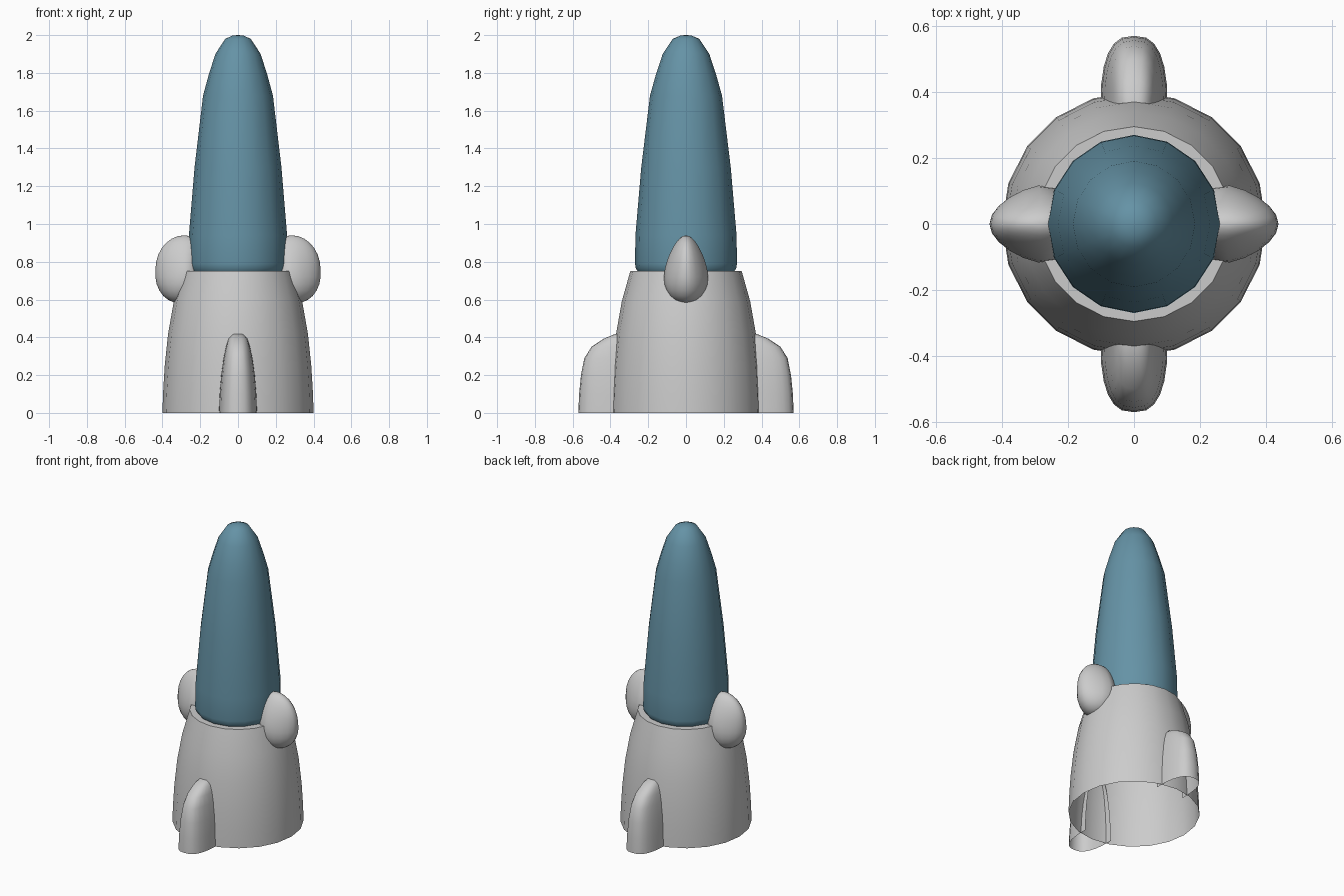
import bpy, bmesh
from math import sin, cos, pi, copysign

if "Cube" in bpy.data.objects:
    bpy.data.objects.remove(bpy.data.objects["Cube"])


def finish(name, bm, recalc=True, angle=40):
    if recalc:
        bmesh.ops.recalc_face_normals(bm, faces=bm.faces[:])
    mesh = bpy.data.meshes.new(name)
    bm.to_mesh(mesh)
    bm.free()
    ob = bpy.data.objects.new(name, mesh)
    bpy.context.collection.objects.link(ob)
    bpy.ops.object.select_all(action='DESELECT')
    ob.select_set(True)
    bpy.context.view_layer.objects.active = ob
    bpy.ops.object.shade_smooth_by_angle(angle=angle * pi / 180)
    return ob


def bridge(bm, rings, closed):
    for a, b in zip(rings, rings[1:]):
        n = len(a)
        for i in range(n if closed else n - 1):
            j = (i + 1) % n
            bm.faces.new((a[i], a[j], b[j], b[i]))


def lathe(name, profile, sides, ys=1.0, cap_bottom=False, cap_top=False):
    bm = bmesh.new()
    rings = [[bm.verts.new((r * cos(2 * pi * i / sides),
                            ys * r * sin(2 * pi * i / sides), z))
              for i in range(sides)] for r, z in profile]
    bridge(bm, rings, True)
    if cap_bottom:
        bm.faces.new(rings[0][::-1])
    if cap_top:
        bm.faces.new(rings[-1])
    return finish(name, bm, recalc=False)


# Base shell, open underneath, with a narrow flat rim on top
lathe("base_shell", [(0.40, 0), (0.397, 0.1), (0.388, 0.25), (0.37, 0.42),
                     (0.34, 0.59), (0.295, 0.75), (0.245, 0.75)], 20)

# Tall blue cone
cone = lathe("tall_cone", [(0.248, 0.75), (0.258, 0.765), (0.262, 0.79),
                           (0.26, 0.94), (0.23, 1.3), (0.185, 1.68),
                           (0.155, 1.79), (0.12, 1.90), (0.068, 1.98),
                           (0.03, 1.997), (0.006, 2.0)],
             16, 1.03, True, True)
blue = bpy.data.materials.new("blue")
blue.diffuse_color = (0.13, 0.29, 0.38, 1)
blue.use_nodes = True
blue.node_tree.nodes["Principled BSDF"].inputs["Base Color"].default_value = blue.diffuse_color
cone.data.materials.append(blue)


# Front and back fins: U-shaped sections (half width, reach, height)
def fin(name, side):
    bm = bmesh.new()
    inner, n = 0.34, 12
    rings = []
    for w, reach, z in [(0.102, 0.57, 0), (0.098, 0.566, 0.1),
                        (0.09, 0.556, 0.2), (0.077, 0.538, 0.29),
                        (0.064, 0.50, 0.35), (0.05, 0.435, 0.393),
                        (0.028, 0.375, 0.418)]:
        ring = []
        for i in range(n + 1):
            c, s = cos(pi * i / n), sin(pi * i / n)
            x = w * copysign(abs(c) ** 0.75, c)
            y = inner + (reach - inner) * abs(s) ** 0.75
            ring.append(bm.verts.new((x, side * y, z)))
        rings.append(ring)
    bridge(bm, rings, False)
    bm.faces.new(rings[-1])
    ob = finish(name, bm, angle=60)
    # normals point away from the fin's core
    me = ob.data
    if sum(p.normal.y * side * p.area for p in me.polygons) < 0:
        me.flip_normals()


fin("front_fin", -1)
fin("back_fin", 1)


# Side pods: teardrop ellipsoids narrowing upward and outward
def pod(name, side):
    bm = bmesh.new()
    bmesh.ops.create_uvsphere(bm, u_segments=20, v_segments=14, radius=1)
    for v in bm.verts:
        x, y, z = v.co
        y *= (1 - 0.3 * z) * (1 - 0.25 * max(x, 0))
        v.co = (side * max(0.285 + 0.152 * x + 0.02 * (-z if z < 0 else 0), 0.23),
                0.112 * y, 0.76 + 0.18 * z)
    bmesh.ops.remove_doubles(bm, verts=bm.verts[:], dist=0.0005)
    finish(name, bm, angle=60)


pod("right_pod", 1)
pod("left_pod", -1)
